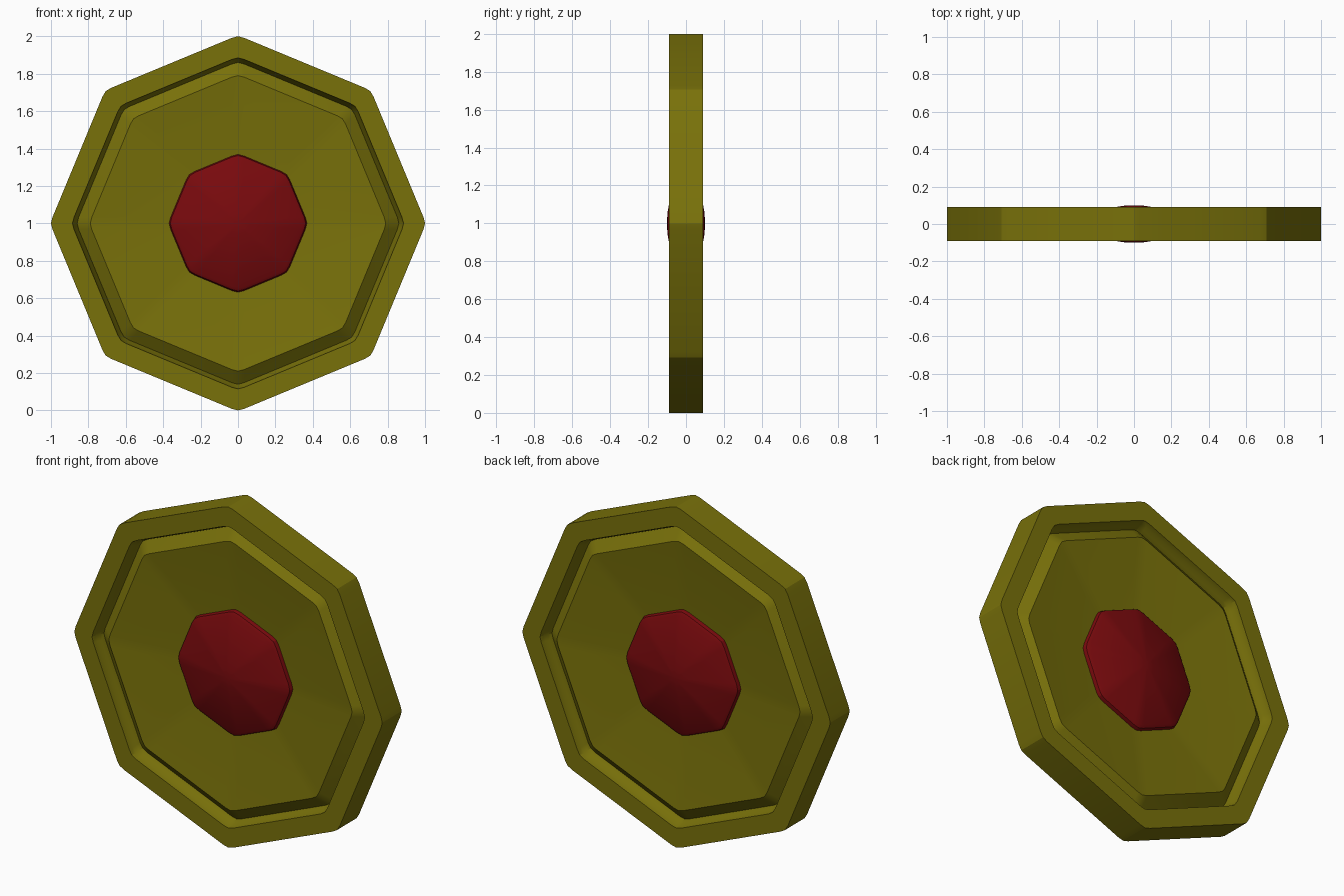
import bpy, bmesh, math
from mathutils import Vector

if "Cube" in bpy.data.objects:
    bpy.data.objects.remove(bpy.data.objects["Cube"])

SIDES = 8


def octagon(bm, r, y):
    # octagon ring with vertices on the axes and small rounded corners (3 points each)
    cut = min(0.035, r * 0.12)
    sharp = r + cut * 0.15
    corner = [Vector((math.cos(i * math.tau / SIDES), math.sin(i * math.tau / SIDES))) * sharp
              for i in range(SIDES)]
    pts = []
    for i, c in enumerate(corner):
        before = (corner[i - 1] - c).normalized() * cut
        after = (corner[(i + 1) % SIDES] - c).normalized() * cut
        pts += [c + before, c * (r / sharp), c + after]
    return [bm.verts.new((p.x, y, 1 + p.y)) for p in pts]


def two_sided_disc(name, half, color):
    # half: (radius, depth) profile from the centre outwards, mirrored to the back
    bm = bmesh.new()
    profile = [(r, -d) for r, d in half] + [(r, d) for r, d in reversed(half)]
    rings = [octagon(bm, r, y) for r, y in profile]
    for a, b in zip(rings, rings[1:]):
        n = len(a)
        for i in range(n):
            j = (i + 1) % n
            bm.faces.new((a[i], a[j], b[j], b[i]))
    bm.faces.new(rings[0])
    bm.faces.new(rings[-1])
    bmesh.ops.recalc_face_normals(bm, faces=bm.faces)
    mesh = bpy.data.meshes.new(name)
    bm.to_mesh(mesh)
    bm.free()
    obj = bpy.data.objects.new(name, mesh)
    bpy.context.collection.objects.link(obj)
    mat = bpy.data.materials.new(name + "_color")
    mat.diffuse_color = color
    mat.use_nodes = True
    mat.node_tree.nodes["Principled BSDF"].inputs["Base Color"].default_value = mat.diffuse_color
    mesh.materials.append(mat)
    bpy.ops.object.select_all(action='DESELECT')
    obj.select_set(True)
    bpy.context.view_layer.objects.active = obj
    bpy.ops.object.shade_smooth_by_angle(angle=math.radians(26))
    return obj


# coin: shallow bowl, raised lip, groove, flat rim
two_sided_disc("coin_body",
               [(0.30, 0.012), (0.37, 0.017), (0.79, 0.07), (0.86, 0.015),
                (0.868, 0.04), (0.88, 0.06), (0.885, 0.09), (1.0, 0.09)],
               (0.19, 0.165, 0.003, 1))

# gem: faceted dome set through the centre
two_sided_disc("center_gem",
               [(0.02, 0.1), (0.06, 0.097), (0.345, 0.047), (0.362, 0.037), (0.37, 0.012)],
               (0.19, 0.003, 0.004, 1))
